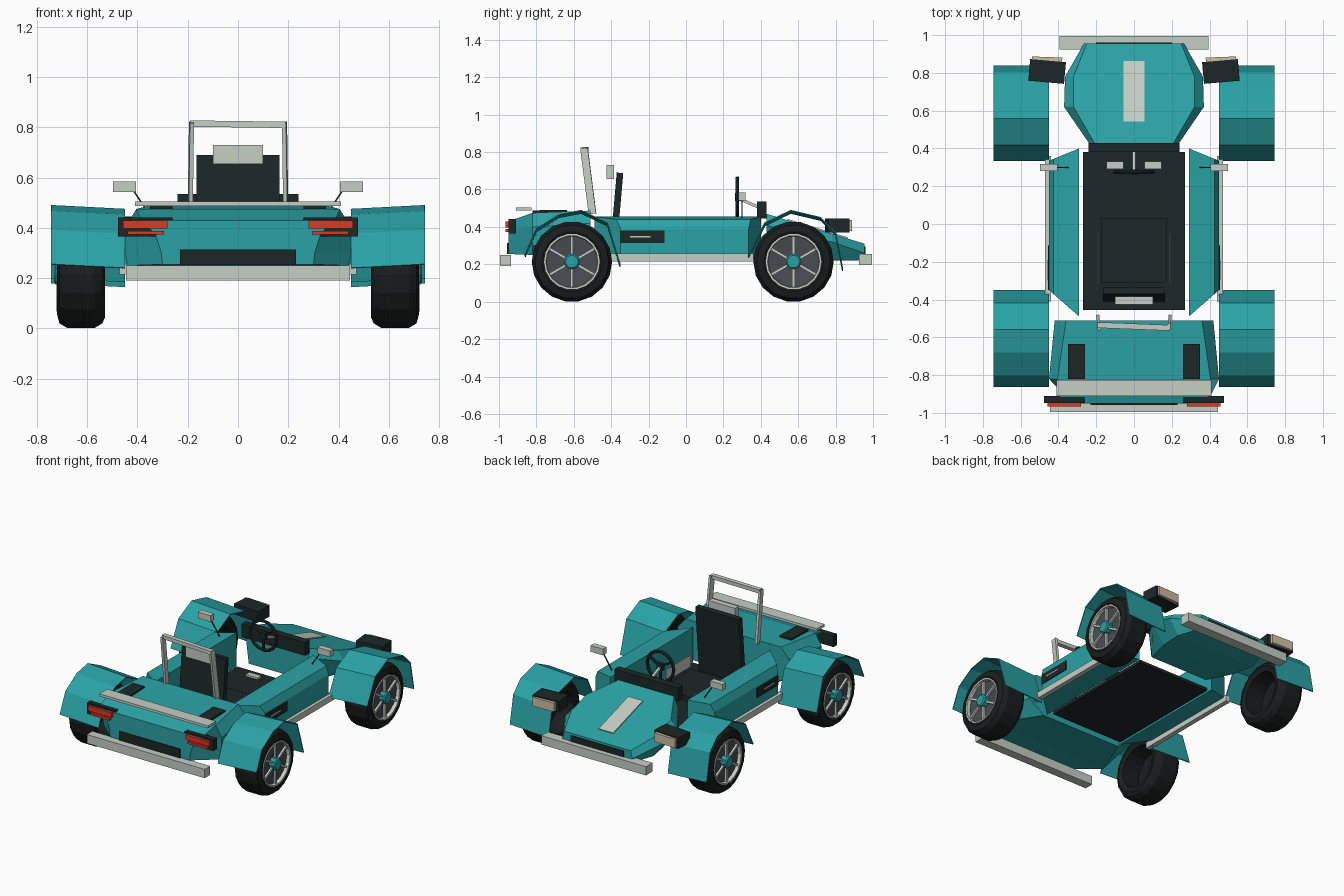
import bpy, bmesh
from math import sin, cos, pi, radians, tau
from mathutils import Matrix, Vector

if "Cube" in bpy.data.objects:
    bpy.data.objects.remove(bpy.data.objects["Cube"])


def material(name, r, g, b):
    m = bpy.data.materials.new(name)
    m.use_nodes = True
    m.diffuse_color = (r, g, b, 1)
    m.node_tree.nodes["Principled BSDF"].inputs["Base Color"].default_value = (r, g, b, 1)
    return m


TEAL = material("teal_paint", .023, .365, .38)
BLACK = material("black_trim", .012, .02, .02)
TYRE = material("tyre_rubber", .010, .013, .013)
SILVER = material("light_grey", .56, .62, .56)
RIM = material("rim_grey", .065, .075, .085)
RED = material("tail_red", .72, .04, .015)
CREAM = material("lamp_cream", .62, .52, .38)


def finish(name, bm, mat):
    bmesh.ops.recalc_face_normals(bm, faces=bm.faces)
    me = bpy.data.meshes.new(name)
    bm.to_mesh(me)
    bm.free()
    me.materials.append(mat)
    ob = bpy.data.objects.new(name, me)
    bpy.context.scene.collection.objects.link(ob)
    return ob


def box(name, mat, x, y, z, rot=(0, 0, 0)):
    """Box from three (min, max) ranges, turned about its centre."""
    bm = bmesh.new()
    size = [r[1] - r[0] for r in (x, y, z)]
    mid = [sum(r) / 2 for r in (x, y, z)]
    turn = Matrix.Translation(mid)
    for angle, axis in zip(rot, "XYZ"):
        turn = turn @ Matrix.Rotation(radians(angle), 4, axis)
    bmesh.ops.create_cube(bm, size=1, matrix=turn @ Matrix.Diagonal((*size, 1)))
    return finish(name, bm, mat)


def beam(name, mat, a, b, w, d):
    """Rectangular bar between two points."""
    a, b = Vector(a), Vector(b)
    bm = bmesh.new()
    turn = (b - a).to_track_quat('Z', 'Y').to_matrix().to_4x4()
    bmesh.ops.create_cube(bm, size=1, matrix=Matrix.Translation((a + b) / 2) @ turn
                          @ Matrix.Diagonal((w, d, (b - a).length, 1)))
    return finish(name, bm, mat)


def loft(name, mat, rings, closed=True):
    """Skin a row of equal point rings; closed rings get end caps."""
    bm = bmesh.new()
    rows = [[bm.verts.new(p) for p in ring] for ring in rings]
    n = len(rows[0])
    for a, b in zip(rows, rows[1:]):
        for i in range(n if closed else n - 1):
            j = (i + 1) % n
            bm.faces.new((a[i], a[j], b[j], b[i]))
    if closed:
        bm.faces.new(rows[0])
        bm.faces.new(rows[-1])
    else:
        bmesh.ops.remove_doubles(bm, verts=bm.verts, dist=.0001)
    return finish(name, bm, mat)


def shell(name, sections):
    """Symmetric body section loft: each is y, then half-profile (x, z)."""
    rings = []
    for y, half in sections:
        rings.append([(x, y, z) for x, z in half] + [(-x, y, z) for x, z in reversed(half)])
    return loft(name, TEAL, rings)


def lathe(name, mat, profile, centre, side, steps=18):
    """Spin (radius, x) profile about a sideways axle."""
    y, z = centre
    rows = [[(side * x, y + r * cos(tau * k / steps), z + r * sin(tau * k / steps))
             for r, x in profile] for k in range(steps + 1)]
    return loft(name, mat, rows, closed=False)


# Bonnet and tail
def bonnet_z(y):
    return .47 - .305 * (y - .43)


shell("bonnet", [
    (.43, [(.22, .25), (.24, .41), (.21, bonnet_z(.43))]),
    (.62, [(.28, .23), (.37, .35), (.32, bonnet_z(.62))]),
    (.78, [(.30, .22), (.365, .32), (.32, bonnet_z(.78))]),
    (.955, [(.24, .22), (.265, .26), (.25, bonnet_z(.955))])])
shell("tail", [
    (-.51, [(.30, .22), (.42, .30), (.42, .42), (.36, .487)]),
    (-.82, [(.44, .25), (.45, .30), (.45, .40), (.405, .475)]),
    (-.95, [(.30, .255), (.305, .30), (.33, .38), (.385, .43)])])
box("bonnet_stripe", SILVER, (-.055, .055), (.535, .87),
    (bonnet_z(.70) - .003, bonnet_z(.70) + .006), (-16.96, 0, 0))
box("nose_grille", BLACK, (-.2, .2), (.952, .96), (.245, .295))
box("rear_plate", BLACK, (-.23, .23), (-.957, -.945), (.255, .315))
box("rear_bumper", SILVER, (-.445, .445), (-.995, -.935), (.19, .25))
box("front_bumper", SILVER, (-.395, .395), (.925, .995), (.195, .255))
box("spoiler", SILVER, (-.41, .41), (-.91, -.825), (.488, .505))

# Cockpit tub, seat and controls
box("cockpit_floor", BLACK, (-.27, .27), (-.455, .38), (.215, .235))
box("seat_cushion", BLACK, (-.175, .175), (-.31, .03), (.235, .27))
box("seat_back", BLACK, (-.165, .165), (-.39, -.355), (.24, .69), (-5, 0, 0))
box("headrest", SILVER, (-.1, .1), (-.425, -.385), (.655, .73))
box("dashboard", BLACK, (-.24, .24), (.38, .43), (.445, .535))
ring = [[((.1 + .011 * cos(b)) * cos(a), .275 + .011 * sin(b), .56 + (.1 + .011 * cos(b)) * sin(a))
         for b in (tau * j / 6 for j in range(7))] for a in (tau * k / 16 for k in range(17))]
loft("steering_wheel", BLACK, ring, closed=False)
for a in (0, 120, 240):
    t = radians(a - 90)
    beam("steering_spoke", BLACK, (0, .275, .56), (.1 * cos(t), .275, .56 + .1 * sin(t)), .018, .01)
box("steering_hub", BLACK, (-.022, .022), (.262, .288), (.538, .582))
beam("steering_column", SILVER, (0, .285, .55), (0, .4, .5), .016, .016)

# Roll bar
for s in (-1, 1):
    beam("roll_bar_post", SILVER, (s * .19, -.5, .47), (s * .185, -.545, .82), .016, .04)
beam("roll_bar_top", SILVER, (-.19, -.535, .815), (.19, -.55, .81), .03, .025)

# Parts repeated on both sides
REAR_ARCH = [(-.86, .255), (-.8, .39), (-.68, .465), (-.56, .488), (-.42, .42), (-.352, .2)]
FRONT_ARCH = [(.335, .25), (.42, .42), (.56, .488), (.72, .45), (.8, .37), (.837, .18)]

for s, side in ((1, "left"), (-1, "right")):
    # Side pod, longer along the cockpit than along its outer edge
    half = [(.29, .22), (.45, .25), (.45, .39), (.425, .44), (.29, .455)]
    ends = []
    for inner, outer in ((-.49, -.35), (.40, .335)):
        ends.append([(s * x, inner + (outer - inner) * (x - .29) / .16, z) for x, z in half])
    loft(side + "_side_pod", TEAL, ends)
    box(side + "_sill", SILVER, sorted((s * .44, s * .472)), (-.41, .36), (.215, .257))
    box(side + "_vent", BLACK, sorted((s * .445, s * .455)), (-.35, -.115), (.315, .38))
    box(side + "_vent_slat", SILVER, sorted((s * .45, s * .458)), (-.3, -.19), (.344, .352))

    # Seat side plate, pedal, mirror, deck vent
    box(side + "_seat_plate", SILVER, sorted((s * .187, s * .193)), (-.32, -.05), (.28, .36))
    box(side + "_pedal", SILVER, sorted((s * .055, s * .145)), (.29, .33), (.237, .25))
    box(side + "_mirror", SILVER, sorted((s * .405, s * .498)), (.28, .318), (.542, .585))
    beam(side + "_mirror_stalk", BLACK, (s * .35, .3, .45), (s * .42, .3, .555), .006, .006)
    box(side + "_deck_vent", BLACK, sorted((s * .26, s * .35)), (-.82, -.635), (.476, .49), (1, 0, 0))

    # Lamps
    box(side + "_headlamp", BLACK, sorted((s * .365, s * .555)), (.75, .865), (.37, .445), (0, 0, s * 5))
    box(side + "_headlamp_lens", CREAM, sorted((s * .38, s * .54)), (.855, .884), (.378, .438), (0, 0, s * 2))
    box(side + "_tail_lamp", BLACK, sorted((s * .26, s * .477)), (-.948, -.91), (.365, .442))
    for lo, hi, x0, x1 in ((.397, .43, .28, .458), (.373, .388, .295, .44)):
        box(side + "_tail_lens", RED, sorted((s * x0, s * x1)), (-.965, -.945), (lo, hi))

    for end, arch, hub_y in (("rear", REAR_ARCH, -.61), ("front", FRONT_ARCH, .575)):
        name = end + "_" + side
        # Wing: thin faceted arch, slightly higher at its outer edge
        wing = loft(name + "_wing", TEAL, [[(s * .45, y, z - .015), (s * .743, y, z)] for y, z in arch],
                    closed=False)
        mod = wing.modifiers.new("thickness", 'SOLIDIFY')
        mod.thickness = .006
        mod.offset = 0

        # Wheel: tyre open on the inside, dish, rim ring, spokes and hub
        c = (hub_y, .214)
        lathe(name + "_tyre", TYRE, [(0, .66), (.135, .66), (.14, .54), (.175, .53), (.197, .54), (.215, .57),
                                     (.215, .68), (.197, .71), (.16, .72), (.148, .715), (.148, .69)], c, s)
        lathe(name + "_rim_dish", RIM, [(.148, .7), (.06, .69), (0, .69)], c, s)
        lathe(name + "_rim_ring", SILVER, [(.148, .695), (.149, .722), (.139, .722), (.136, .695)], c, s)
        lathe(name + "_hub", TEAL, [(.042, .69), (.042, .725), (.034, .732), (0, .732)], c, s, 10)
        for k in range(6):
            t = tau * k / 6 + pi / 6
            beam(name + "_spoke", SILVER, (s * .706, c[0] + .03 * cos(t), c[1] + .03 * sin(t)),
                 (s * .706, c[0] + .142 * cos(t), c[1] + .142 * sin(t)), .014, .014)
